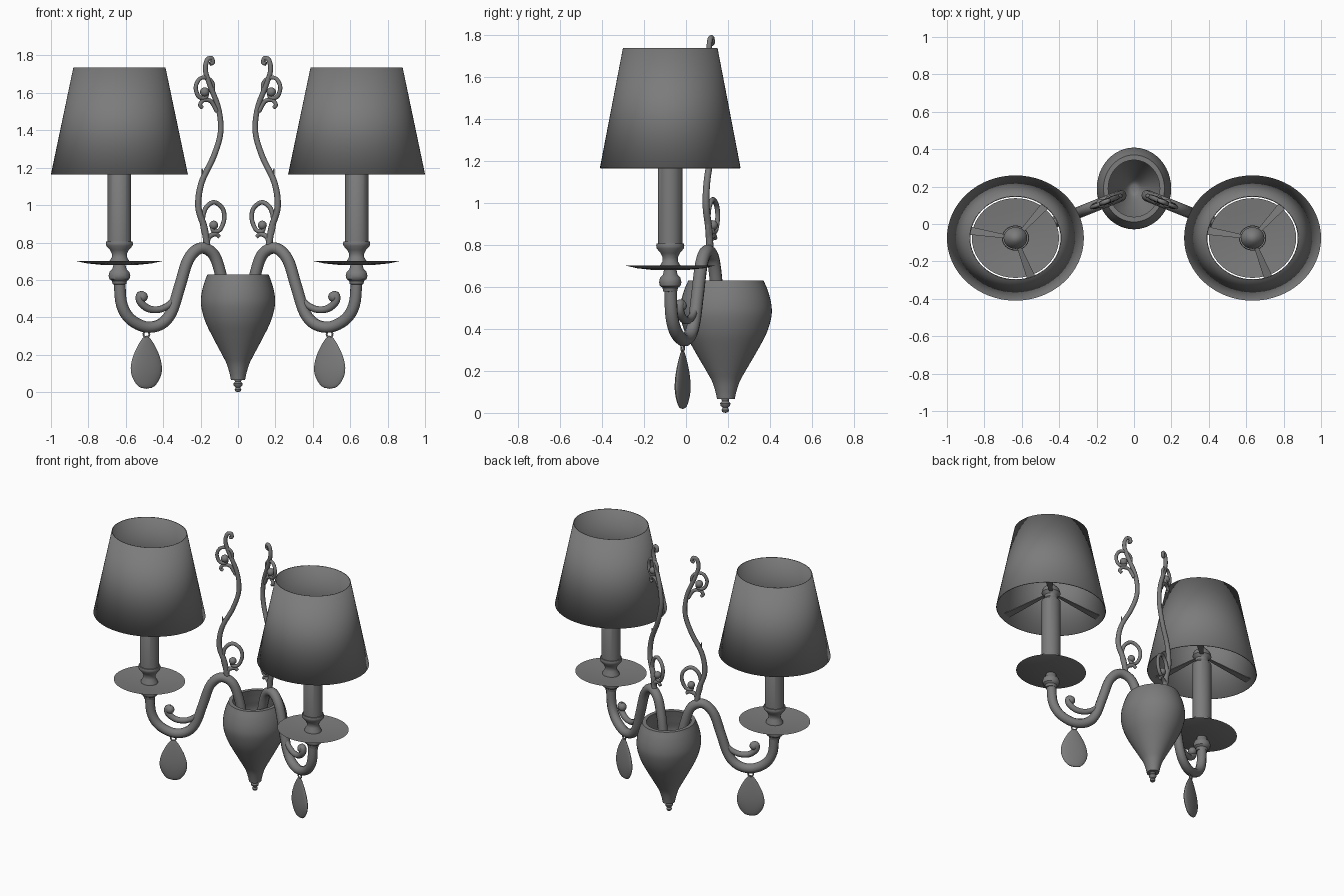
import bpy, bmesh, math
from mathutils import Vector, Matrix

if "Cube" in bpy.data.objects:
    bpy.data.objects.remove(bpy.data.objects["Cube"], do_unlink=True)

grey = bpy.data.materials.new("dark_grey_metal")
grey.use_nodes = True
grey.diffuse_color = (0.2, 0.2, 0.2, 1)
grey.node_tree.nodes["Principled BSDF"].inputs["Base Color"].default_value = (0.2, 0.2, 0.2, 1)

LAMP_X, LAMP_Y = 0.634, -0.075
SQUASH = 0.915
SLOPE = -0.4


def finish(name, mesh, angle=40):
    obj = bpy.data.objects.new(name, mesh)
    bpy.context.collection.objects.link(obj)
    mesh.materials.clear()
    mesh.materials.append(grey)
    bpy.ops.object.select_all(action='DESELECT')
    obj.select_set(True)
    bpy.context.view_layer.objects.active = obj
    bpy.ops.object.shade_smooth_by_angle(angle=math.radians(angle))
    return obj


def from_bmesh(name, bm, angle=40):
    mesh = bpy.data.meshes.new(name)
    bm.to_mesh(mesh)
    bm.free()
    return finish(name, mesh, angle)


def smooth(points, steps=4):
    """Catmull-Rom curve through the points."""
    pts = [Vector(p) for p in points]
    pts = [2 * pts[0] - pts[1]] + pts + [2 * pts[-1] - pts[-2]]
    out = []
    for a, b, c, d in zip(pts, pts[1:], pts[2:], pts[3:]):
        for i in range(steps):
            t = i / steps
            out.append(0.5 * (2 * b + (c - a) * t + (2 * a - 5 * b + 4 * c - d) * t * t
                              + (3 * b - a - 3 * c + d) * t ** 3))
    return [tuple(p) for p in out] + [tuple(pts[-2])]


def lathe(name, profile, centre, scale=(1, 1), turn=0, sides=48):
    """Spin (radius, height) points around z, then stretch, turn and place."""
    bm = bmesh.new()
    verts = [bm.verts.new((max(r, 0), 0, z)) for r, z in profile]
    edges = [bm.edges.new(pair) for pair in zip(verts, verts[1:])]
    bmesh.ops.spin(bm, geom=verts + edges, cent=(0, 0, 0), axis=(0, 0, 1),
                   angle=math.tau, steps=sides, use_duplicate=False)
    bmesh.ops.remove_doubles(bm, verts=bm.verts, dist=0.0004)
    bmesh.ops.recalc_face_normals(bm, faces=bm.faces)
    place = (Matrix.Translation((centre[0], centre[1], 0)) @ Matrix.Rotation(turn, 4, 'Z')
             @ Matrix.Diagonal((scale[0], scale[1], 1, 1)))
    bm.transform(place)
    return from_bmesh(name, bm)


def on_arm(side, x, z):
    """Point in the upright plane of one arm."""
    return Vector((side * x, 0.18 + SLOPE * x, z))


def tube(name, side, points, start, end=None, power=1):
    """Round rod through (x, z) points of the arm plane, tapering to its end."""
    end = start if end is None else end
    path = smooth(points, 6)
    curve = bpy.data.curves.new(name, 'CURVE')
    curve.dimensions = '3D'
    curve.bevel_depth = 1
    curve.bevel_resolution = 3
    curve.use_fill_caps = True
    spline = curve.splines.new('POLY')
    spline.points.add(len(path) - 1)
    for i, (p, (x, z)) in enumerate(zip(spline.points, path)):
        t = i / (len(path) - 1)
        p.co = (*on_arm(side, x, z), 1)
        p.radius = start + (end - start) * t ** power
    temp = bpy.data.objects.new(name + "_path", curve)
    bpy.context.collection.objects.link(temp)
    graph = bpy.context.evaluated_depsgraph_get()
    mesh = bpy.data.meshes.new_from_object(temp.evaluated_get(graph))
    bpy.data.objects.remove(temp, do_unlink=True)
    return finish(name, mesh, 50)


def ball(name, side, x, z, radius):
    bm = bmesh.new()
    bmesh.ops.create_uvsphere(bm, u_segments=16, v_segments=10, radius=radius,
                              matrix=Matrix.Translation(on_arm(side, x, z)))
    return from_bmesh(name, bm, 60)


# Hollow vase body with its finial
outer = smooth([(0.038, 0.065), (0.045, 0.1), (0.06, 0.15), (0.085, 0.2), (0.138, 0.3),
                (0.176, 0.38), (0.197, 0.46), (0.196, 0.52), (0.182, 0.58), (0.163, 0.63)])
inner = smooth([(0.138, 0.63), (0.155, 0.55), (0.165, 0.46), (0.11, 0.3), (0.04, 0.16), (0, 0.14)])
lathe("vase_body", [(0, 0.065)] + outer + inner, (0, 0.19), (1, 1.1))
lathe("vase_finial", [(0, 0), (0.014, 0.004), (0.018, 0.014), (0.012, 0.025), (0.022, 0.034),
                      (0.025, 0.045), (0.016, 0.056), (0.02, 0.07)], (0, 0.187), sides=24)

for side, label in ((1, "left_"), (-1, "right_")):
    lamp = (side * LAMP_X, LAMP_Y)
    oval = (1, SQUASH)
    turn = math.atan(SLOPE) * side

    # Curved arm and its side scroll
    tube(label + "arm", side, [(0.07, 0.5), (0.09, 0.62), (0.13, 0.735), (0.2, 0.77), (0.265, 0.71),
                               (0.31, 0.57), (0.355, 0.43), (0.41, 0.365), (0.49, 0.348),
                               (0.575, 0.39), (0.622, 0.47), (0.634, 0.6)], 0.031)
    tube(label + "arm_scroll", side, [(0.27, 0.66), (0.315, 0.56), (0.35, 0.485), (0.41, 0.445),
                                      (0.475, 0.445), (0.52, 0.48), (0.525, 0.515),
                                      (0.505, 0.52)], 0.012, 0.022, 0.5)
    ball(label + "arm_scroll_knob", side, 0.51, 0.51, 0.028)

    # Ball joint, drip plate, candle cup and candle
    lathe(label + "ball_joint", [(0, 0.575), (0.036, 0.577), (0.04, 0.595), (0.054, 0.605),
                                 (0.058, 0.622), (0.053, 0.643), (0.038, 0.658), (0.03, 0.69)],
          lamp, oval, sides=32)
    lathe(label + "drip_plate", [(0, 0.679), (0.09, 0.68), (0.17, 0.688), (0.233, 0.701),
                                 (0.17, 0.695), (0.09, 0.688), (0, 0.687)], lamp, oval)
    lathe(label + "candle_cup", [(0.056, 0.685), (0.054, 0.7), (0.041, 0.72), (0.04, 0.74),
                                 (0.05, 0.76), (0.07, 0.782), (0.073, 0.795), (0.07, 0.806),
                                 (0, 0.808)], lamp, oval, sides=32)
    lathe(label + "candle", [(0.063, 0.8), (0.063, 1.22), (0.045, 1.24), (0.045, 1.26),
                             (0.063, 1.28), (0.055, 1.31), (0.025, 1.34), (0, 1.35)],
          lamp, oval, sides=32)

    # Tapered open lampshade
    shade = lathe(label + "lampshade", [(0.366, 1.165), (0.246, 1.737)], lamp, oval, sides=64)
    wall = shade.modifiers.new("wall", 'SOLIDIFY')
    wall.thickness = 0.005

    # Flat spokes that carry the shade
    bm = bmesh.new()
    for degrees in (50, 170, 290):
        spin = (Matrix.Translation((*lamp, 0)) @ Matrix.Diagonal((1, SQUASH, 1, 1))
                @ Matrix.Rotation(math.radians(degrees), 4, 'Z'))
        corners = [(0.04, -0.01, 1.28), (0.35, -0.03, 1.21), (0.35, 0.03, 1.21), (0.04, 0.01, 1.28)]
        top = [bm.verts.new(spin @ Vector(c)) for c in corners]
        low = [bm.verts.new(v.co - Vector((0, 0, 0.006))) for v in top]
        bm.faces.new(top)
        bm.faces.new(low[::-1])
        for i in range(4):
            j = (i + 1) % 4
            bm.faces.new((top[j], top[i], low[i], low[j]))
    from_bmesh(label + "shade_spokes", bm, 20)

    # Flattened drop pendant on a small ring
    hang = on_arm(side, 0.49, 0)
    drop = smooth([(0, 0.018), (0.045, 0.03), (0.08, 0.078), (0.09, 0.13), (0.077, 0.19),
                   (0.048, 0.25), (0.02, 0.29), (0, 0.302)], 3)
    lathe(label + "pendant_drop", drop, hang, (1, 0.22), turn, 32)
    ring = [(0.49 + 0.016 * math.cos(a), 0.31 + 0.016 * math.sin(a))
            for a in (i * math.tau / 8 for i in range(9))]
    tube(label + "pendant_ring", side, ring, 0.005)

    # Scrolling ornament rising from the arm
    tube(label + "ornament_stem", side,
         [(0.165, 0.78), (0.18, 0.88), (0.212, 0.99), (0.195, 1.12), (0.13, 1.26), (0.093, 1.39),
          (0.105, 1.52), (0.15, 1.64), (0.174, 1.72), (0.165, 1.775), (0.142, 1.785),
          (0.135, 1.762), (0.15, 1.755)], 0.018, 0.011)
    tube(label + "ornament_leaf", side, [(0.212, 1.0), (0.208, 1.08), (0.19, 1.14), (0.192, 1.195)],
         0.016, 0.003)
    tube(label + "lower_curl", side,
         [(0.17, 0.81), (0.19, 0.9), (0.175, 0.98), (0.13, 1.015), (0.085, 0.985), (0.073, 0.93),
          (0.095, 0.87), (0.13, 0.86), (0.14, 0.89)], 0.013, 0.011)
    ball(label + "lower_curl_knob", side, 0.13, 0.893, 0.024)
    tube(label + "lower_sprig", side, [(0.17, 0.79), (0.155, 0.83), (0.12, 0.845), (0.1, 0.83)],
         0.016, 0.01)
    tube(label + "upper_curl", side,
         [(0.135, 1.6), (0.135, 1.65), (0.165, 1.68), (0.205, 1.675), (0.226, 1.63), (0.21, 1.58),
          (0.175, 1.575), (0.165, 1.6)], 0.01, 0.012)
    ball(label + "upper_curl_knob", side, 0.178, 1.605, 0.025)
    tube(label + "upper_sprig", side, [(0.112, 1.5), (0.145, 1.555), (0.185, 1.56), (0.203, 1.535),
                                       (0.19, 1.52)], 0.012, 0.01)
